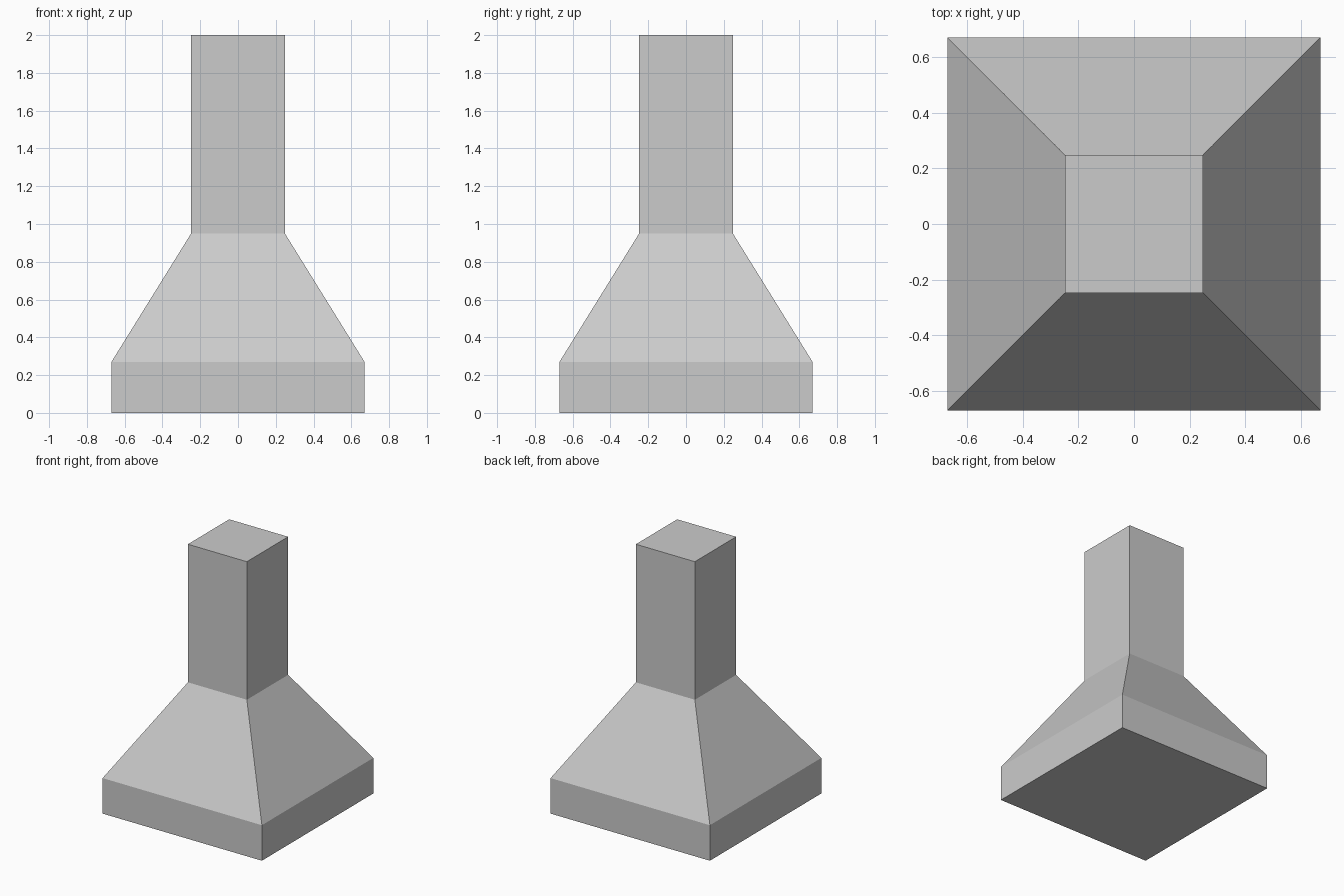
import bpy, bmesh

if "Cube" in bpy.data.objects:
    bpy.data.objects.remove(bpy.data.objects["Cube"])

# Half-width and height of each square ring, bottom to top
PROFILE = [(0.67, 0.0), (0.67, 0.27), (0.248, 0.95), (0.248, 2.0)]
CORNERS = [(-1, -1), (1, -1), (1, 1), (-1, 1)]

bm = bmesh.new()
rings = [[bm.verts.new((sx * w, sy * w, z)) for sx, sy in CORNERS] for w, z in PROFILE]

# Plinth, sloped shoulder and column walls
for low, high in zip(rings, rings[1:]):
    for i in range(4):
        j = (i + 1) % 4
        bm.faces.new((low[i], low[j], high[j], high[i]))

# Flat bottom and top
bm.faces.new(rings[0][::-1])
bm.faces.new(rings[-1])

mesh = bpy.data.meshes.new("tapered_pillar")
bm.to_mesh(mesh)
bm.free()
bpy.context.collection.objects.link(bpy.data.objects.new("tapered_pillar", mesh))
